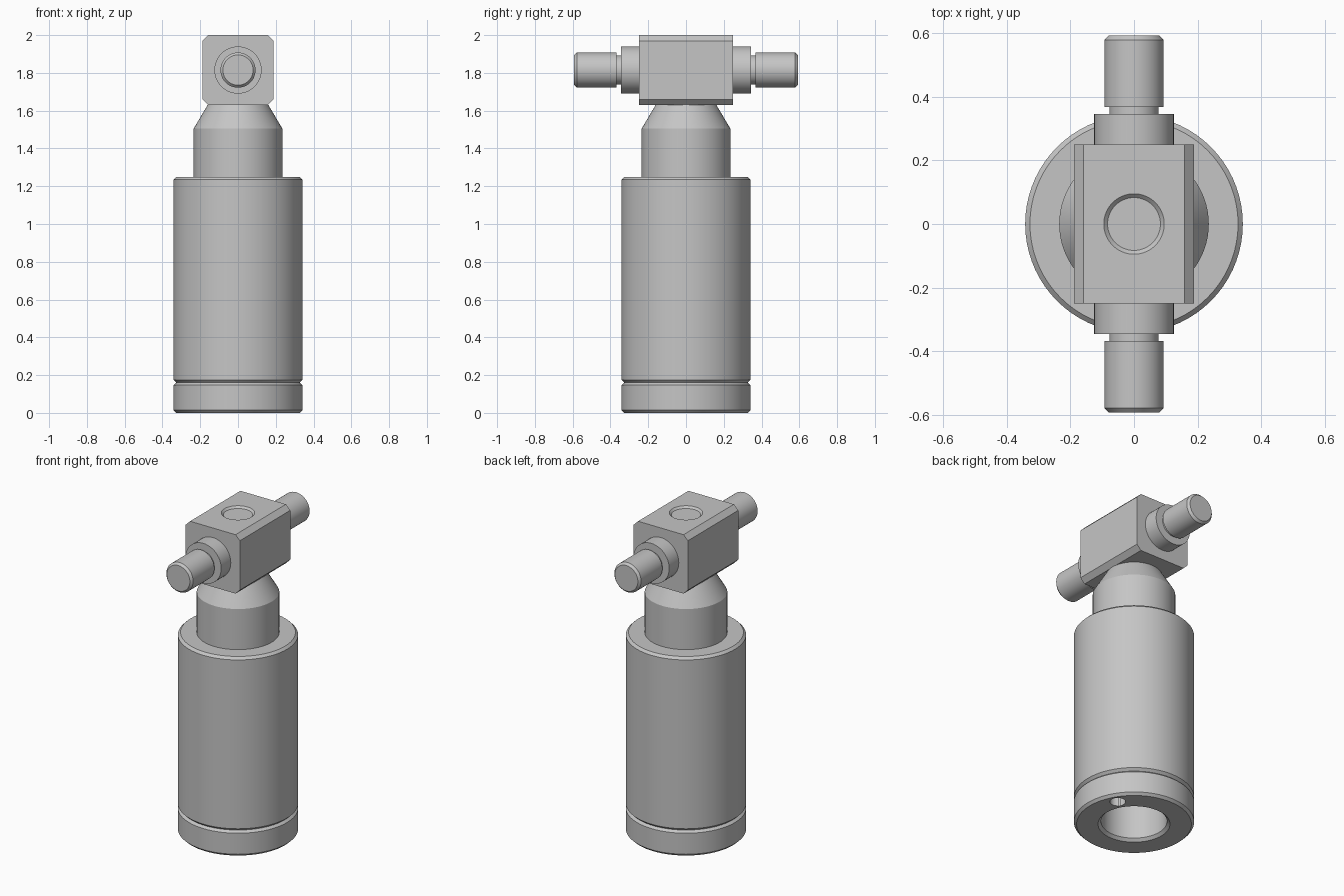
import bpy, bmesh, math
from mathutils import Matrix

cube = bpy.data.objects.get("Cube")
if cube:
    bpy.data.objects.remove(cube, do_unlink=True)

metal = bpy.data.materials.new("grey_metal")
metal.use_nodes = True
colour = (0.56, 0.56, 0.56, 1)
metal.diffuse_color = colour
metal.node_tree.nodes["Principled BSDF"].inputs["Base Color"].default_value = colour


def finish(name, bm):
    bmesh.ops.recalc_face_normals(bm, faces=bm.faces[:])
    mesh = bpy.data.meshes.new(name)
    bm.to_mesh(mesh)
    bm.free()
    obj = bpy.data.objects.new(name, mesh)
    bpy.context.collection.objects.link(obj)
    mesh.materials.append(metal)
    return obj


def lathe(name, profile, matrix=Matrix(), steps=72):
    """Spin a (radius, height) profile around z; both ends lie on the axis."""
    bm = bmesh.new()
    verts = [bm.verts.new((r, 0, z)) for r, z in profile]
    edges = [bm.edges.new(pair) for pair in zip(verts, verts[1:])]
    bmesh.ops.spin(bm, geom=verts + edges, cent=(0, 0, 0), axis=(0, 0, 1),
                   angle=math.tau, steps=steps, use_duplicate=False)
    bmesh.ops.remove_doubles(bm, verts=bm.verts[:], dist=1e-5)
    bm.transform(matrix)
    return finish(name, bm)


def cut(obj, cutter):
    cutter.hide_render = True
    mod = obj.modifiers.new("cut", 'BOOLEAN')
    mod.operation = 'DIFFERENCE'
    mod.solver = 'EXACT'
    mod.object = cutter
    bpy.context.view_layer.objects.active = obj
    bpy.ops.object.modifier_apply(modifier=mod.name)
    bpy.data.objects.remove(cutter, do_unlink=True)


# Main cylinder with bore, chamfered rims and V groove
R, C = 0.342, 0.015
body = lathe("cylinder_body", [
    (0, 1.0), (0.188, 1.0), (0.188, 0.017), (0.205, 0),
    (R - C, 0), (R, C), (R, 0.147), (R - C, 0.16), (R, 0.175),
    (R, 1.25 - C), (R - C, 1.25), (0, 1.25)])

# Three blind holes in the bottom face
for angle in (30, 150, 270):
    place = Matrix.Rotation(math.radians(angle), 4, 'Z') @ Matrix.Translation((0.27, 0, 0))
    cut(body, lathe("hole_cutter", [(0, -0.1), (0.045, -0.1), (0.045, 0.12), (0, 0.12)],
                    place, 32))

# Neck with conical shoulder
neck = lathe("neck", [(0, 1.23), (0.235, 1.23), (0.235, 1.505), (0.155, 1.64), (0, 1.64)])

# Cross block, chamfered along its long edges
bm = bmesh.new()
bmesh.ops.create_cube(bm, size=1)
bm.transform(Matrix.Translation((0, 0, 1.815)) @ Matrix.Diagonal((0.376, 0.5, 0.37, 1)))
long_edges = [e for e in bm.edges if abs(e.verts[0].co.y - e.verts[1].co.y) > 0.1]
bmesh.ops.bevel(bm, geom=long_edges, offset=0.03, segments=1, affect='EDGES')
block = finish("cross_block", bm)

# Shallow countersunk recess on top
cut(block, lathe("recess_cutter", [(0, 1.988), (0.083, 1.988), (0.095, 2.0),
                                   (0.095, 2.1), (0, 2.1)]))

# Stepped pins on the front and back
parts = [body, neck, block]
for name, turn in (("front_pin", 90), ("back_pin", -90)):
    place = Matrix.Translation((0, 0, 1.815)) @ Matrix.Rotation(math.radians(turn), 4, 'X')
    parts.append(lathe(name, [
        (0, 0.23), (0.125, 0.23), (0.125, 0.345), (0.077, 0.345), (0.077, 0.367),
        (0.093, 0.367), (0.093, 0.578), (0.08, 0.592), (0, 0.592)], place, 48))

bpy.ops.object.select_all(action='DESELECT')
for obj in parts:
    obj.select_set(True)
bpy.context.view_layer.objects.active = body
bpy.ops.object.shade_smooth_by_angle(angle=math.radians(25))
